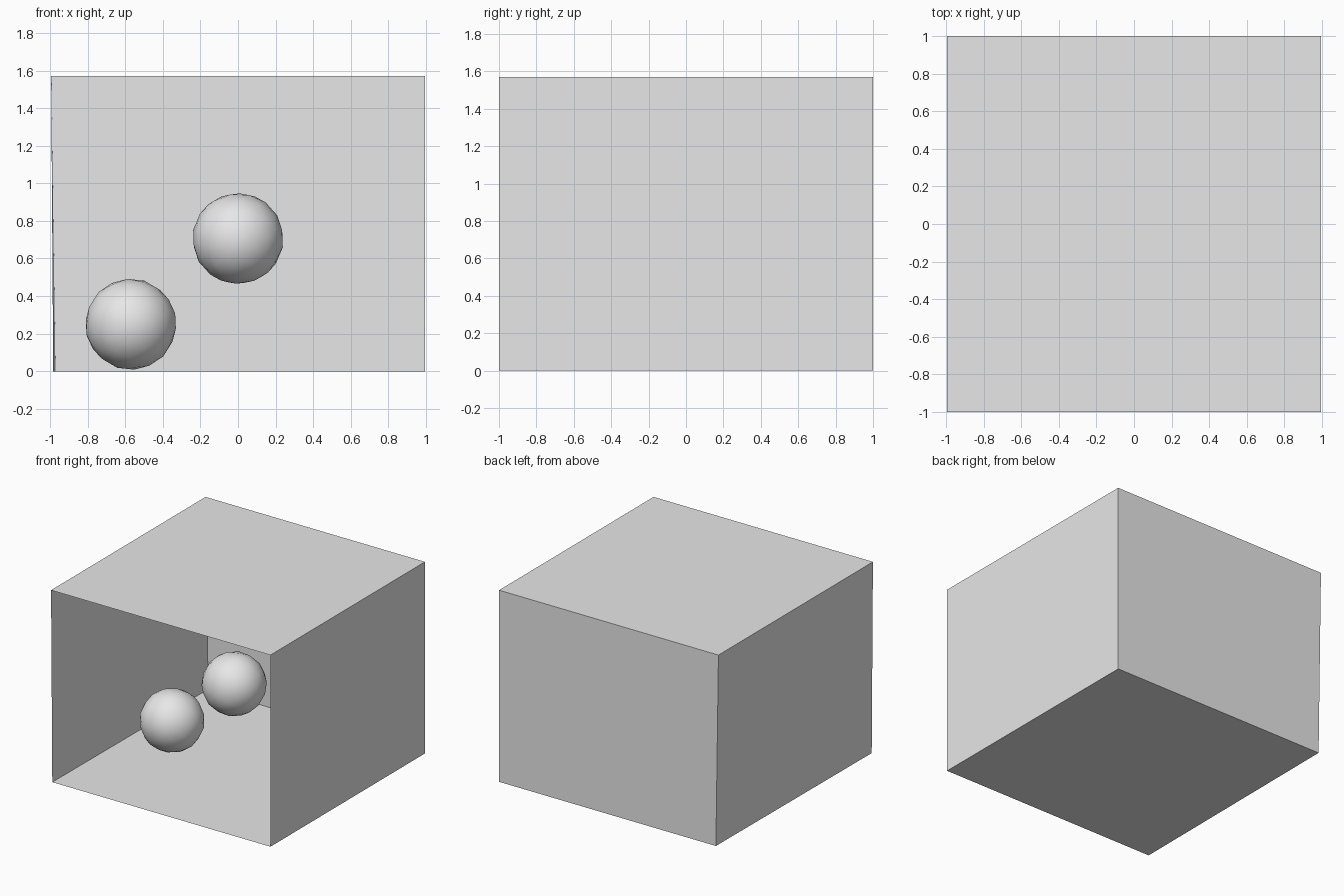
import bpy
import bmesh
from mathutils import Euler

cube = bpy.data.objects.get("Cube")
if cube:
    bpy.data.objects.remove(cube, do_unlink=True)

# One matte grey for everything
grey = bpy.data.materials.new("matte grey")
grey.use_nodes = True
colour = (0.8, 0.8, 0.8, 1)
grey.diffuse_color = colour
grey.node_tree.nodes["Principled BSDF"].inputs["Base Color"].default_value = colour


def add_object(name, bm, location=(0, 0, 0)):
    mesh = bpy.data.meshes.new(name)
    bm.to_mesh(mesh)
    bm.free()
    mesh.materials.append(grey)
    obj = bpy.data.objects.new(name, mesh)
    obj.location = location
    bpy.context.collection.objects.link(obj)
    return obj


def add_panel(name, corners):
    bm = bmesh.new()
    bm.faces.new([bm.verts.new(c) for c in corners])
    add_object(name, bm)


def add_ball(name, location, turn, inside_out=False):
    # Icosahedron with each edge cut in three, pushed out to a sphere
    radius = 0.243
    bm = bmesh.new()
    bmesh.ops.create_icosphere(bm, subdivisions=1, radius=radius)
    bmesh.ops.subdivide_edges(bm, edges=bm.edges[:], cuts=2, use_grid_fill=True)
    bmesh.ops.triangulate(bm, faces=[f for f in bm.faces if len(f.verts) > 3])
    rotation = Euler(turn).to_matrix()
    for v in bm.verts:
        v.co = rotation @ (v.co.normalized() * radius)
    bmesh.ops.recalc_face_normals(bm, faces=bm.faces[:])
    if inside_out:
        bmesh.ops.reverse_faces(bm, faces=bm.faces[:])
    for f in bm.faces:
        f.smooth = True
    add_object(name, bm, location)


# Room: thin panels, open at the front, the wall at -x leaning in slightly
side, top = 0.994, 1.57
front_right = (-0.983, -1, 0)
back_right = (-0.971, 1, 0)
front_left, back_left = (side, -1, 0), (side, 1, 0)
top_fr, top_br = (-side, -1, top), (-side, 1, top)
top_fl, top_bl = (side, -1, top), (side, 1, top)

add_panel("floor", [front_right, front_left, back_left, back_right])
add_panel("ceiling", [top_fr, top_br, top_bl, top_fl])
add_panel("back_wall", [back_right, back_left, top_bl, top_br])
add_panel("right_wall", [front_right, back_right, top_br, top_fr])
add_panel("left_wall", [front_left, top_fl, top_bl, back_left])

# Balls: one resting on the floor, one hanging inside out in the middle
add_ball("floor_ball", (-0.57, -0.04, 0.25), (0.3, 0.2, 0.1))
add_ball("floating_ball", (0, -0.05, 0.706), (0.1, 0.4, 0.6), inside_out=True)
